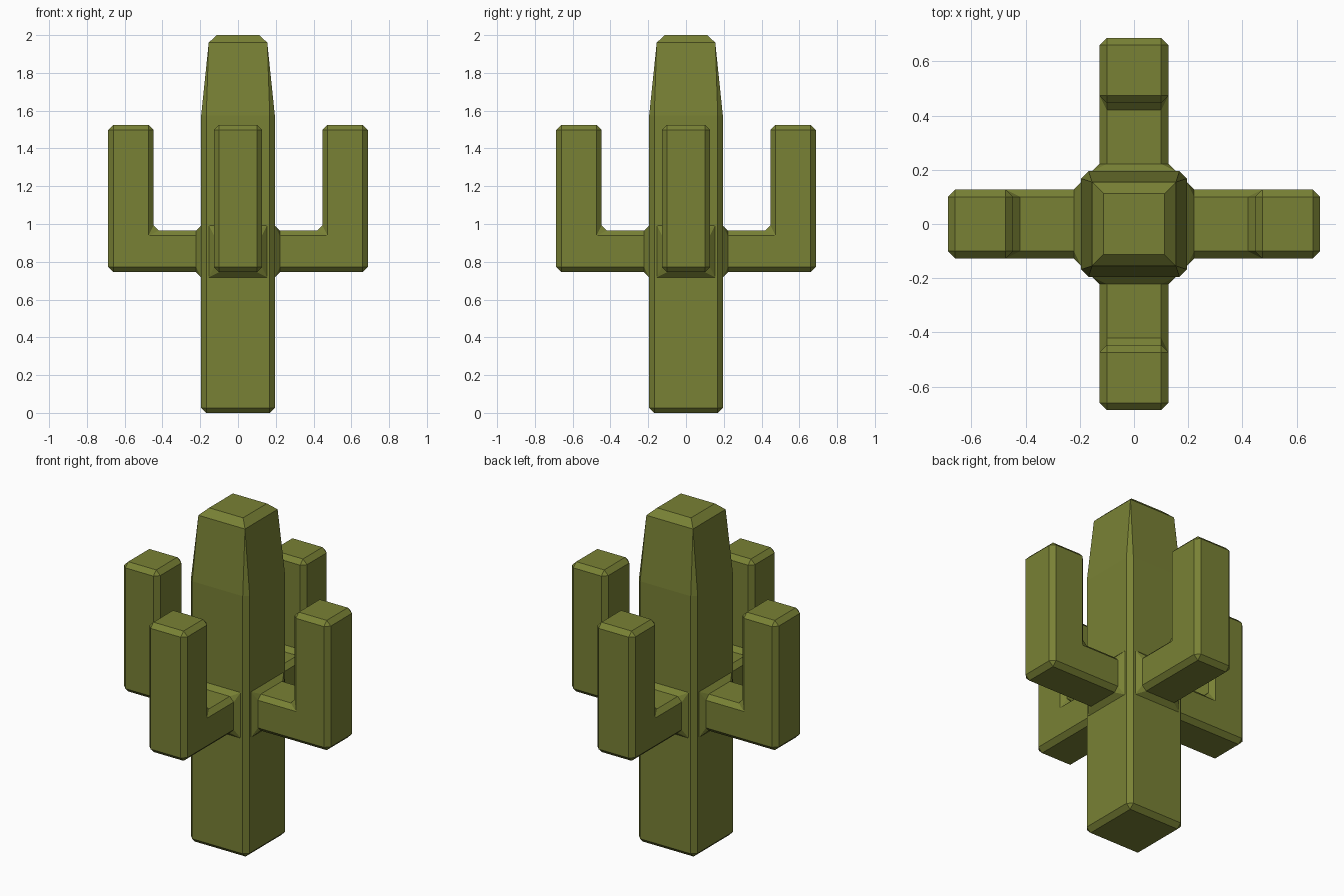
import bpy, bmesh
from math import copysign, pi
from mathutils import Matrix, Vector

if "Cube" in bpy.data.objects:
    bpy.data.objects.remove(bpy.data.objects["Cube"])

W, BEV = 0.195, 0.027          # trunk half width, chamfer size
ARM_W, ARM_Z = 0.127, 0.855    # arm half width, arm centre height
TAPER_Z = 1.575                # height where the tip starts


def chamfer(bm, keep):
    """Chamfer every edge that is not inside the kept end plane."""
    edges = [e for e in bm.edges if not all(keep(v.co) for v in e.verts)]
    bmesh.ops.bevel(bm, geom=edges, offset=BEV, offset_type='OFFSET',
                    segments=1, profile=0.5, affect='EDGES')


def extrude_to(bm, direction, place):
    """Extrude the outermost face in a direction, snapping its corners to a rectangle."""
    d = Vector(direction)
    bm.normal_update()
    face = max((f for f in bm.faces if f.normal.dot(d) > 0.99),
               key=lambda f: (round(f.calc_center_median().dot(d), 4), f.calc_area()))
    face = bmesh.ops.extrude_discrete_faces(bm, faces=[face])['faces'][0]
    for v in face.verts:
        v.co = place(v.co)
    return face


def weld(bm):
    bmesh.ops.remove_doubles(bm, verts=bm.verts[:], dist=0.0005)


def socket(c):
    """Rectangle on the trunk side where an arm joins."""
    return Vector((W, copysign(ARM_W + BEV, c.y),
                   ARM_Z + copysign(0.11 + BEV, c.z - ARM_Z)))


def tip(half, z):
    return lambda c: Vector((copysign(half, c.x), copysign(half, c.y), z))


# L-shaped arm with a flared open root
arm = bmesh.new()
root = W + BEV
profile = [(root, 0.745), (0.687, 0.745), (0.687, 1.525),
           (0.447, 1.525), (0.447, 0.965), (root, 0.965)]
side = arm.faces.new([arm.verts.new((x, -ARM_W, z)) for x, z in profile])
ext = bmesh.ops.extrude_face_region(arm, geom=[side], use_keep_orig=True)['geom']
bmesh.ops.translate(arm, vec=(0, 2 * ARM_W, 0),
                    verts=[g for g in ext if isinstance(g, bmesh.types.BMVert)])
bmesh.ops.recalc_face_normals(arm, faces=arm.faces[:])
chamfer(arm, lambda c: abs(c.x - root) < 1e-4)
arm.normal_update()
inner = min(arm.faces, key=lambda f: f.calc_center_median().x)
inner = bmesh.ops.extrude_discrete_faces(arm, faces=[inner])['faces'][0]
for v in inner.verts:
    v.co = socket(v.co)
bmesh.ops.delete(arm, geom=[inner], context='FACES')
weld(arm)
arm_mesh = bpy.data.meshes.new("arm")
arm.to_mesh(arm_mesh)
arm.free()

# Trunk with chamfered corners and tapered tip
bm = bmesh.new()
bmesh.ops.create_cube(bm, size=1, matrix=Matrix.Translation((0, 0, TAPER_Z / 2))
                      @ Matrix.Diagonal((2 * W, 2 * W, TAPER_Z, 1)))
chamfer(bm, lambda c: abs(c.z - TAPER_Z) < 1e-4)
extrude_to(bm, (0, 0, 1), tip(0.155, 1.96))
weld(bm)
extrude_to(bm, (0, 0, 1), tip(0.113, 2.0))

# Open a socket on each side of the trunk
turn = Matrix.Rotation(pi / 2, 3, 'Z')
for i in range(4):
    hole = extrude_to(bm, (1, 0, 0), socket)
    bmesh.ops.delete(bm, geom=[hole], context='FACES_ONLY')
    bmesh.ops.rotate(bm, verts=bm.verts[:], cent=(0, 0, 0), matrix=turn)

# Four arms welded into the sockets
for i in range(4):
    bm.from_mesh(arm_mesh)
    bmesh.ops.rotate(bm, verts=bm.verts[:], cent=(0, 0, 0), matrix=turn)
weld(bm)
bmesh.ops.recalc_face_normals(bm, faces=bm.faces[:])
bpy.data.meshes.remove(arm_mesh)

mesh = bpy.data.meshes.new("cactus")
bm.to_mesh(mesh)
bm.free()
cactus = bpy.data.objects.new("cactus", mesh)
bpy.context.collection.objects.link(cactus)

green = bpy.data.materials.new("cactus_green")
green.diffuse_color = (0.19, 0.22, 0.035, 1)
green.use_nodes = True
green.node_tree.nodes["Principled BSDF"].inputs["Base Color"].default_value = green.diffuse_color
mesh.materials.append(green)
